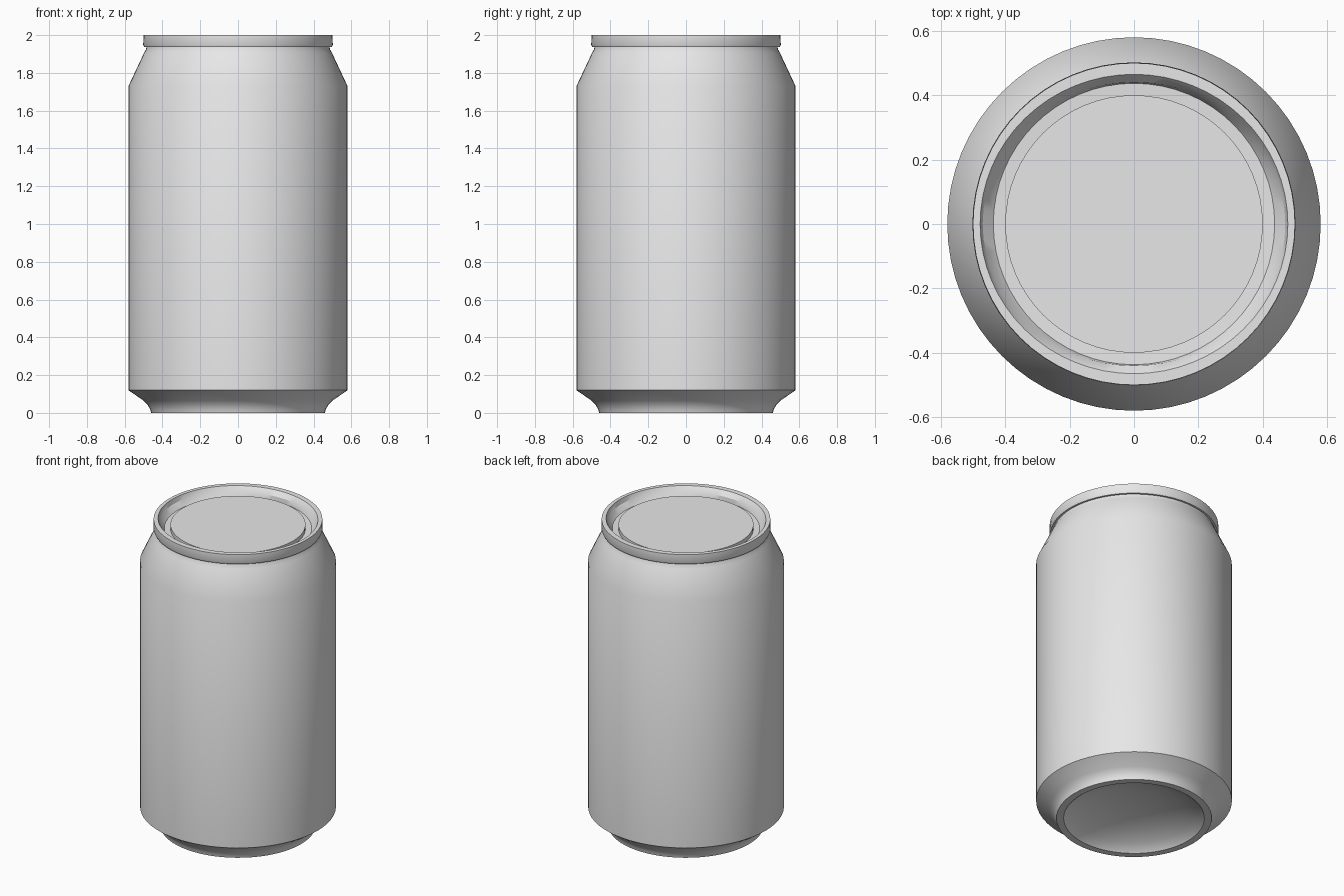
import bpy, bmesh, math

cube = bpy.data.objects.get("Cube")
if cube:
    bpy.data.objects.remove(cube, do_unlink=True)

SEGMENTS = 64

metal = bpy.data.materials.new("plain aluminium grey")
metal.use_nodes = True
GREY = (0.8, 0.8, 0.8, 1.0)
metal.diffuse_color = GREY
metal.node_tree.nodes["Principled BSDF"].inputs["Base Color"].default_value = GREY


def lathe(name, profile):
    """Revolve (radius, z[, y radius]) points; a zero radius closes to a point.
    Profiles run so that the outside is on their right-hand side."""
    bm = bmesh.new()
    rings = []
    for rx, z, *ry in profile:
        ry = ry[0] if ry else rx
        if rx == 0:
            rings.append([bm.verts.new((0, 0, z))] * SEGMENTS)
            continue
        angles = [2 * math.pi * i / SEGMENTS for i in range(SEGMENTS)]
        rings.append([bm.verts.new((rx * math.cos(a), ry * math.sin(a), z)) for a in angles])
    for low, high in zip(rings, rings[1:]):
        for i in range(SEGMENTS):
            j = (i + 1) % SEGMENTS
            corners = dict.fromkeys((low[i], low[j], high[j], high[i]))
            bm.faces.new(list(corners))
    mesh = bpy.data.meshes.new(name)
    bm.to_mesh(mesh)
    bm.free()
    mesh.materials.append(metal)
    obj = bpy.data.objects.new(name, mesh)
    bpy.context.collection.objects.link(obj)
    bpy.ops.object.select_all(action='DESELECT')
    obj.select_set(True)
    bpy.context.view_layer.objects.active = obj
    bpy.ops.object.shade_smooth_by_angle(angle=math.radians(30))
    return obj


# Hollow underside: domed centre out to the standing rim
lathe("base_dome", [
    (0, 0.11), (0.15, 0.10), (0.27, 0.075), (0.36, 0.04), (0.405, 0.012),
    (0.417, 0.0), (0.46, 0.0),
])

# Side wall: foot, flared chamfer, straight wall, tapered shoulder
lathe("can_body", [
    (0.46, 0.0), (0.465, 0.02), (0.48, 0.045), (0.50, 0.065), (0.58, 0.12),
    (0.58, 1.73), (0.498, 1.905), (0.487, 1.925), (0.485, 1.937),
])

# Lid: rolled rim, slightly oval inner wall, groove and raised centre panel
lathe("lid", [
    (0.485, 1.937), (0.497, 1.937), (0.502, 1.948), (0.50, 2.0),
    (0.478, 2.0, 0.465), (0.47, 1.97, 0.44), (0.437, 1.94),
    (0.40, 1.938), (0.40, 1.965), (0, 1.965),
])
